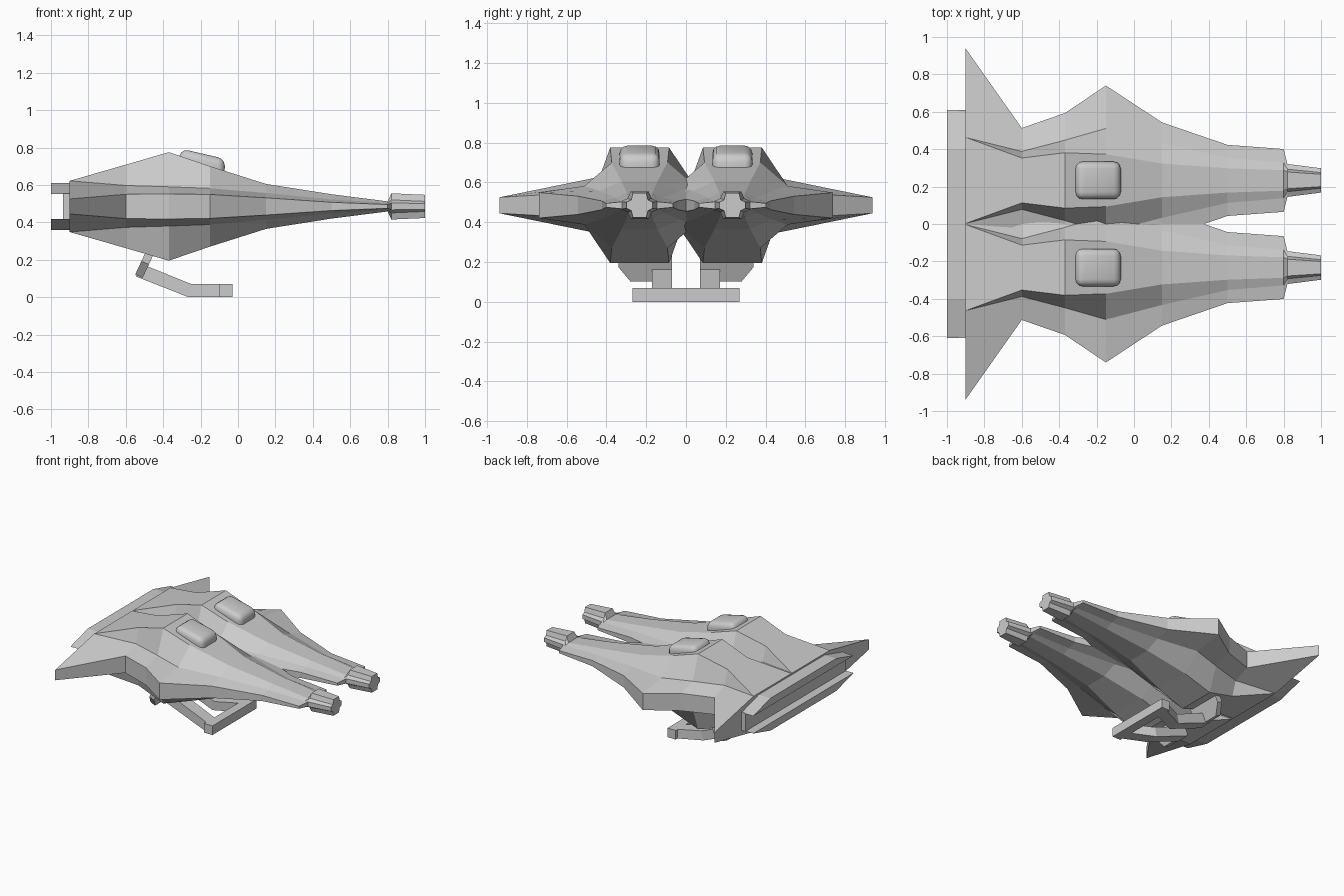
import bpy, bmesh
from math import radians
from mathutils import Matrix

if "Cube" in bpy.data.objects:
    bpy.data.objects.remove(bpy.data.objects["Cube"])

ZC = 0.485      # height of the hull's mid plane
OFF = 0.233     # sideways offset of each hull


def loft(name, rings):
    """Skin a closed solid through a list of equal-length point rings."""
    bm = bmesh.new()
    loops = [[bm.verts.new(p) for p in r] for r in rings]
    n = len(rings[0])
    for a, b in zip(loops, loops[1:]):
        for i in range(n):
            j = (i + 1) % n
            bm.faces.new((a[i], a[j], b[j], b[i]))
    bm.faces.new(loops[0][::-1])
    bm.faces.new(loops[-1])
    bmesh.ops.remove_doubles(bm, verts=bm.verts, dist=1e-4)
    bmesh.ops.recalc_face_normals(bm, faces=bm.faces)
    return finish(name, bm)


def finish(name, bm):
    me = bpy.data.meshes.new(name)
    bm.to_mesh(me)
    bm.free()
    ob = bpy.data.objects.new(name, me)
    bpy.context.collection.objects.link(ob)
    return ob


# Hull stations: x, then half width and half height of ridge, shoulder, wing edge
STATIONS = [
    (-0.90, .23, .137, .23, .137, .705, .040),
    (-0.60, .12, .223, .155, .112, .280, .065),
    (-0.37, .148, .290, .215, .105, .360, .067),
    (-0.15, .14, .215, .278, .097, .507, .064),
    (0.15, .09, .120, .200, .072, .310, .046),
    (0.50, .065, .065, .120, .037, .190, .022),
    (0.80, .055, .027, .095, .019, .168, .010),
    (0.82, .045, .070, .060, .035, .088, .018),
    (1.00, .033, .062, .042, .027, .065, .016),
]


def section(x, yr, zr, ys, zs, ye, ze, yc):
    quarter = [(yr, zr), (ys, zs), (ye, ze)]
    right = quarter + [(y, -z) for y, z in quarter[::-1]]
    pts = right + [(-y, z) for y, z in right[::-1]]
    return [(x, yc + y, ZC + z) for y, z in pts]


for side, label in ((1, "left"), (-1, "right")):
    # hull with wings and nose barrel
    loft(label + "_hull", [section(*s, side * OFF) for s in STATIONS])

    # cockpit canopy
    bm = bmesh.new()
    bmesh.ops.create_cube(bm, size=1)
    bmesh.ops.scale(bm, vec=(.265, .2, .12), verts=bm.verts)
    for v in bm.verts:                      # sloping windscreen
        if v.co.x > 0 and v.co.z > 0:
            v.co.x -= .025
    bmesh.ops.bevel(bm, geom=bm.edges[:], offset=.038, segments=3,
                    profile=.5, affect='EDGES')
    bmesh.ops.transform(bm, verts=bm.verts, matrix=Matrix.Translation(
        (-.188, side * OFF, .705)) @ Matrix.Rotation(radians(13), 4, 'Y'))
    canopy = finish(label + "_canopy", bm)
    canopy.select_set(True)
    bpy.context.view_layer.objects.active = canopy
    bpy.ops.object.shade_smooth_by_angle(angle=radians(35))
    canopy.select_set(False)

    # skid arm: rises from the front bar to the strut
    arm = []
    for xb, zb, xt, zt, y0, y1 in ((-.545, .11, -.51, .175, .07, .17),
                                   (-.265, 0, -.25, .07, .07, .17),
                                   (-.05, 0, -.05, .07, .17, .268)):
        arm.append([(xb, side * y0, zb), (xb, side * y1, zb),
                    (xt, side * y1, zt), (xt, side * y0, zt)])
    loft(label + "_skid_arm", arm)

    # tilted strut plate joining the arm to the hull
    outline = [(.07, 0), (.28, 0), (.34, .08), (.34, .14), (.07, .14)]
    loft(label + "_skid_strut", [
        [(x0 + .42 * t, side * y, z0 + .9 * t) for y, t in outline]
        for x0, z0 in ((-.55, .12), (-.51, .103))])

# skid front bar
loft("skid_bar", [[(x, y, z) for x, z in
                   ((-.1, 0), (-.03, 0), (-.03, .07), (-.1, .07))]
                  for y in (-.268, .268)])

# rear exhaust: two slats with sloping ends and a recessed plate between
for s, label in ((1, "upper"), (-1, "lower")):
    prof = [(-.61, .067), (.61, .067), (.40, .125), (-.40, .125)]
    loft(label + "_exhaust_slat", [[(x, y, ZC + s * z) for y, z in prof]
                                   for x in (-1, -.89)])
loft("exhaust_plate", [[(x, y, ZC + z) for y, z in
                        ((-.61, -.07), (.61, -.07), (.61, .07), (-.61, .07))]
                       for x in (-.935, -.89)])
